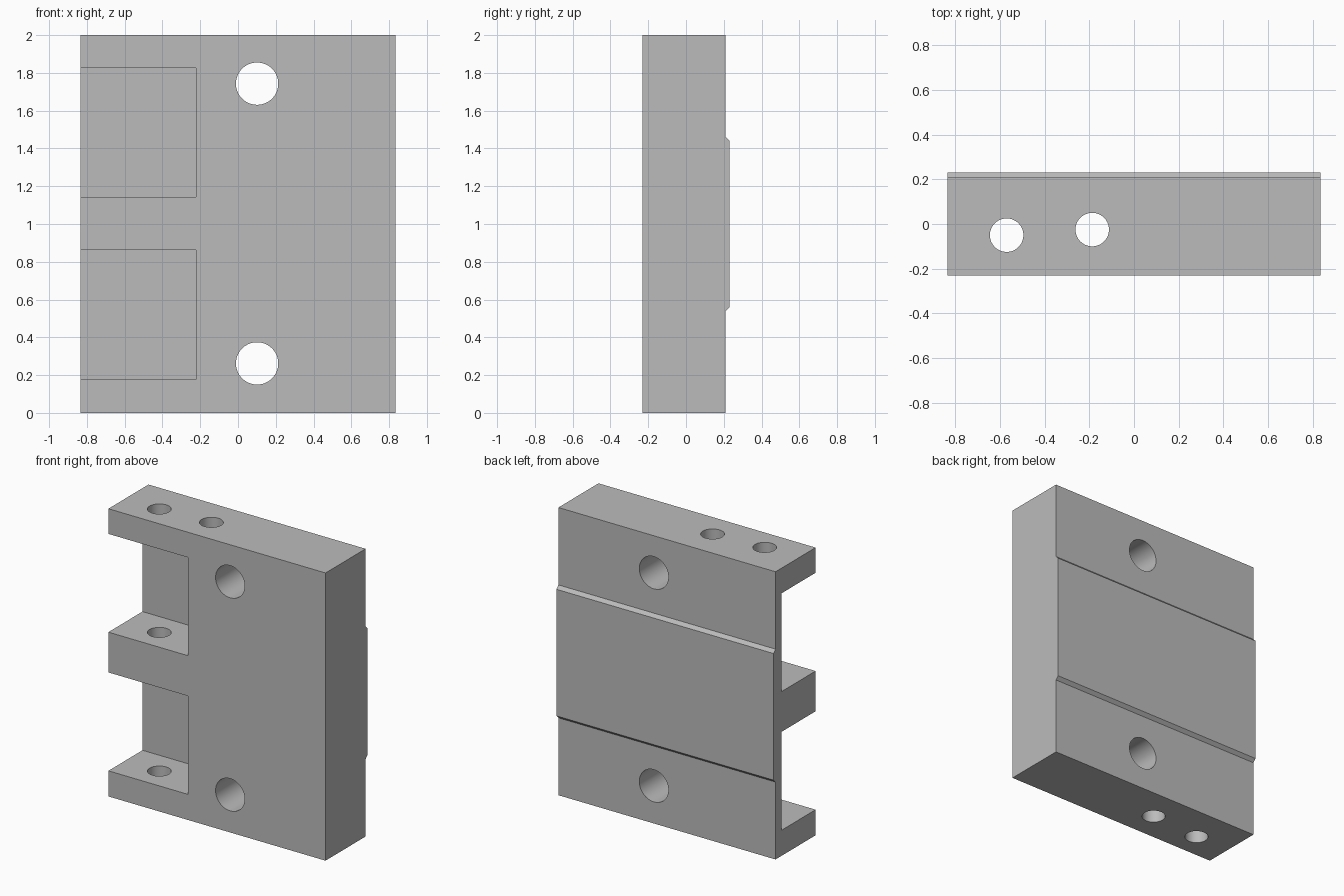
import bpy
import bmesh
from math import radians

cube = bpy.data.objects.get("Cube")
if cube:
    bpy.data.objects.remove(cube, do_unlink=True)

HALF_W, FRONT, BACK, RIDGE, HEIGHT = 0.835, -0.231, 0.209, 0.231, 2.0

# Single grey material
grey = bpy.data.materials.new("plain_grey")
grey.use_nodes = True
grey.diffuse_color = (0.5, 0.5, 0.5, 1)
grey.node_tree.nodes["Principled BSDF"].inputs["Base Color"].default_value = grey.diffuse_color

# Block: side profile (y, z) with the raised, chamfered rear band, extruded across x
profile = [(FRONT, 0), (BACK, 0), (BACK, 0.538), (RIDGE, 0.56),
           (RIDGE, 1.44), (BACK, 1.462), (BACK, HEIGHT), (FRONT, HEIGHT)]
bm = bmesh.new()
face = bm.faces.new([bm.verts.new((-HALF_W, y, z)) for y, z in profile])
side = bmesh.ops.extrude_face_region(bm, geom=[face])["geom"]
bmesh.ops.translate(bm, vec=(2 * HALF_W, 0, 0),
                    verts=[v for v in side if isinstance(v, bmesh.types.BMVert)])
bmesh.ops.recalc_face_normals(bm, faces=bm.faces)
mesh = bpy.data.meshes.new("mounting_block")
bm.to_mesh(mesh)
bm.free()
block = bpy.data.objects.new("mounting_block", mesh)
bpy.context.collection.objects.link(block)
mesh.materials.append(grey)

cutters = []


def cut(name):
    """Subtract the active object from the block."""
    tool = bpy.context.object
    tool.name = name
    tool.hide_render = True
    tool.data.materials.append(grey)
    mod = block.modifiers.new(name, "BOOLEAN")
    mod.operation = "DIFFERENCE"
    mod.solver = "EXACT"
    mod.object = tool
    cutters.append(tool)


def cut_box(name, low, high):
    centre = [(a + b) / 2 for a, b in zip(low, high)]
    bpy.ops.mesh.primitive_cube_add(size=1, location=centre)
    bpy.context.object.scale = [b - a for a, b in zip(low, high)]
    cut(name)


def cut_hole(name, radius, depth, location, tilt=0):
    bpy.ops.mesh.primitive_cylinder_add(vertices=64, radius=radius, depth=depth,
                                        location=location, rotation=(tilt, 0, 0))
    cut(name)


# Pockets open to the front and the right side, leaving a thin rear wall
for name, low, high in (("lower", 0.178, 0.862), ("upper", 1.142, 1.825)):
    cut_box(name + "_pocket", (-1, -0.5, low), (-0.222, 0.143, high))

# Bolt holes from front to back
for name, z in (("lower", 0.262), ("upper", 1.743)):
    cut_hole(name + "_bolt_hole", 0.112, 1, (0.101, 0, z), radians(90))

# Vertical holes through the full height
for name, x, y in (("outer", -0.57, -0.05), ("inner", -0.187, -0.025)):
    cut_hole(name + "_rod_hole", 0.075, 3, (x, y, 1))

# Apply the cuts and remove the helpers
bpy.ops.object.select_all(action="DESELECT")
block.select_set(True)
bpy.context.view_layer.objects.active = block
for mod in list(block.modifiers):
    bpy.ops.object.modifier_apply(modifier=mod.name)
for tool in cutters:
    bpy.data.objects.remove(tool, do_unlink=True)

bpy.ops.object.shade_smooth_by_angle(angle=radians(20))
